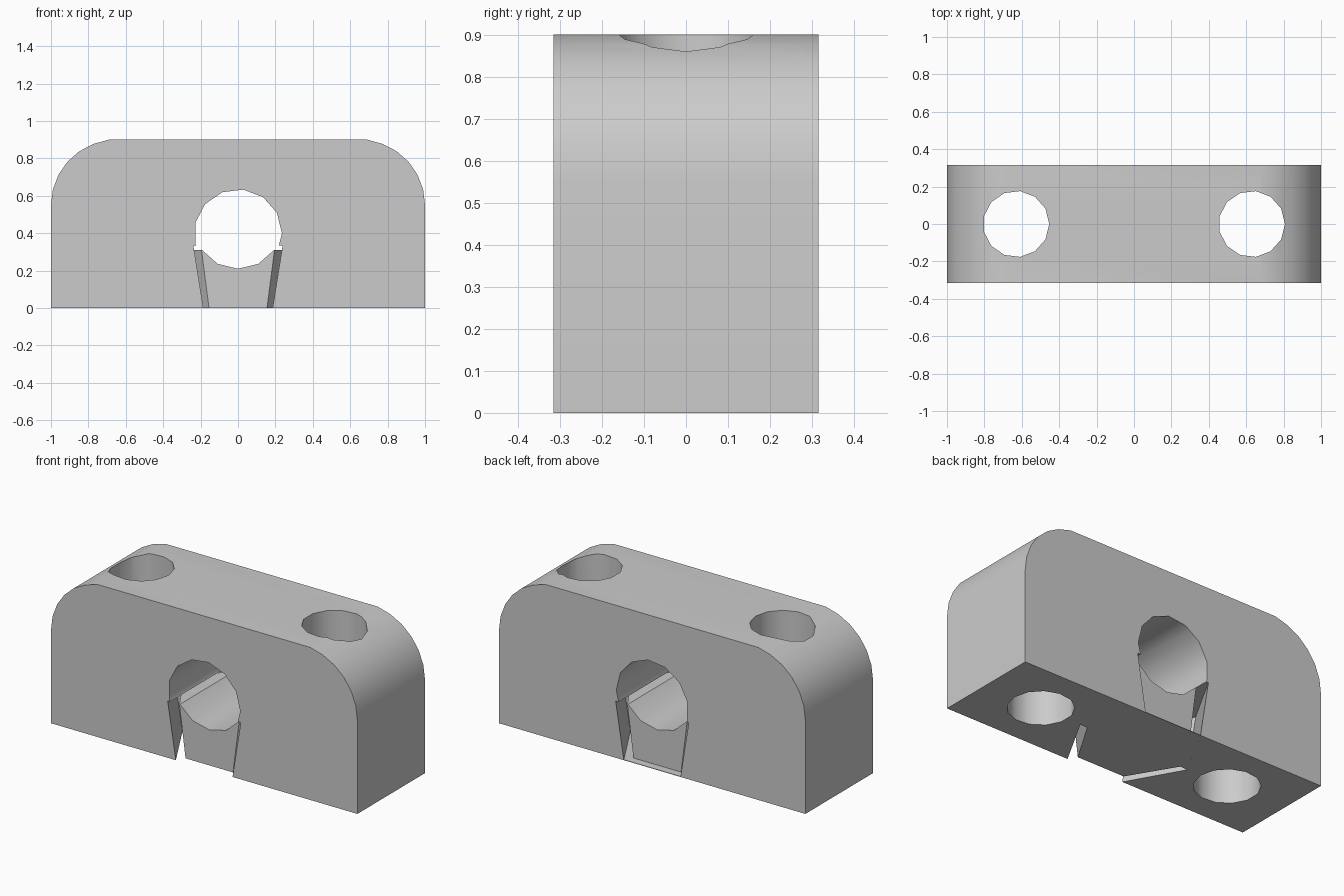
import bpy
import bmesh
from math import cos, sin, pi, radians

if "Cube" in bpy.data.objects:
    bpy.data.objects.remove(bpy.data.objects["Cube"])

DEPTH = 0.315          # half thickness of the block
SIDES = 13             # sides of every bore
BORE = 0.235

grey = bpy.data.materials.new("plain grey")
grey.use_nodes = True
grey.diffuse_color = (0.6, 0.6, 0.6, 1)
grey.node_tree.nodes["Principled BSDF"].inputs["Base Color"].default_value = (0.6, 0.6, 0.6, 1)


def loft(name, ring_a, ring_b):
    """Closed solid between two matching rings of points."""
    bm = bmesh.new()
    a = [bm.verts.new(p) for p in ring_a]
    b = [bm.verts.new(p) for p in ring_b]
    bm.faces.new(a)
    bm.faces.new(b)
    for i in range(len(a)):
        j = (i + 1) % len(a)
        bm.faces.new((a[i], a[j], b[j], b[i]))
    bmesh.ops.recalc_face_normals(bm, faces=bm.faces)
    mesh = bpy.data.meshes.new(name)
    bm.to_mesh(mesh)
    bm.free()
    mesh.materials.append(grey)
    obj = bpy.data.objects.new(name, mesh)
    bpy.context.collection.objects.link(obj)
    return obj


def along_y(name, pts, y):
    return loft(name, [(x, -y, z) for x, z in pts], [(x, y, z) for x, z in pts])


def circle(cx, cy, r, turn=0):
    return [(cx + r * cos(turn + 2 * pi * i / SIDES),
             cy + r * sin(turn + 2 * pi * i / SIDES)) for i in range(SIDES)]


def diamond(end, middle, y, z):
    """Six-sided plan, widest at the middle of the block."""
    half = [(end, -y, z), (middle, 0, z), (end, y, z)]
    return half + [(-x, py, z) for x, py, z in reversed(half)]


def cut(obj, cutters):
    for c in cutters:
        c.hide_render = True
        mod = obj.modifiers.new("cut", 'BOOLEAN')
        mod.operation = 'DIFFERENCE'
        mod.solver = 'EXACT'
        mod.object = c
    graph = bpy.context.evaluated_depsgraph_get()
    mesh = bpy.data.meshes.new_from_object(obj.evaluated_get(graph))
    obj.modifiers.clear()
    obj.data = mesh
    for c in cutters:
        bpy.data.objects.remove(c)


def smooth(obj):
    bpy.ops.object.select_all(action='DESELECT')
    obj.select_set(True)
    bpy.context.view_layer.objects.active = obj
    bpy.ops.object.shade_smooth_by_angle(angle=radians(35))


# Block with two rounded upper corners
arc = [(0.65 + 0.35 * cos(2 * pi * i / 26), 0.55 + 0.35 * sin(2 * pi * i / 26)) for i in range(7)]
arc[-1] = (arc[-1][0], 0.9)
half = [(1, 0)] + arc
block = along_y("block", half + [(-x, z) for x, z in reversed(half)], DEPTH)

# Main bore, flared pocket below it, and two upright bolt holes
cutters = [along_y("bore_cutter", circle(0, 0.4, BORE), 0.5),
           loft("pocket_cutter", diamond(0.1205, 0.355, 0.415, -0.05),
                diamond(0.182, 0.417, 0.415, 0.335))]
for side in (-1, 1):
    ring = circle(side * 0.63, 0, 0.177)
    cutters.append(loft("bolt_cutter", [(x, y, -0.1) for x, y in ring],
                        [(x, y, 1) for x, y in ring]))
cut(block, cutters)
smooth(block)

# Loose saddle in the pocket, hollowed to cradle a round bar
saddle = loft("saddle", diamond(0.155, 0.315, 0.268, 0.001), diamond(0.195, 0.355, 0.268, 0.31))
cut(saddle, [along_y("cradle_cutter", circle(0, 0.445, BORE, -pi / 2), 0.5)])
smooth(saddle)

# Thin floor closing the rear half of the pocket
plan = [(0.363, 0), (0.185, DEPTH), (-0.185, DEPTH), (-0.363, 0)]
loft("pocket_floor", [(x, y, 0) for x, y in plan], [(x, y, 0.003) for x, y in plan])
